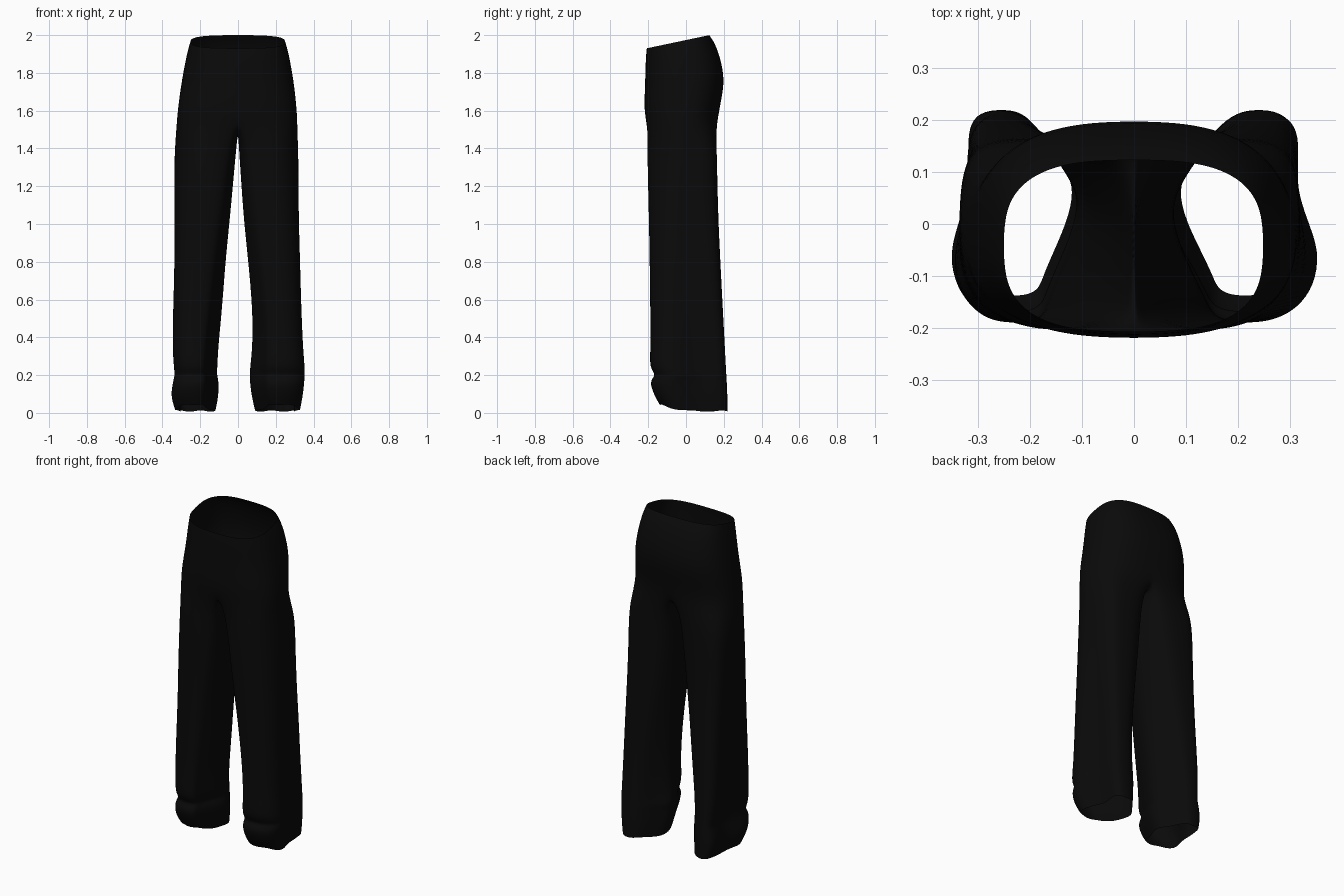
import bpy, bmesh
from math import sin, cos, pi

cube = bpy.data.objects.get("Cube")
if cube:
    bpy.data.objects.remove(cube, do_unlink=True)

OUTER, INNER = 16, 6   # segments round the outside and along the inseam

# Hip sections: height, back rise, right x, left x, front y, back y, squareness
HIPS = [
    (1.965, .035, .252, .25, -.208, .124, 2.9),
    (1.91, .03, .27, .268, -.214, .166, 2.7),
    (1.76, .01, .299, .296, -.217, .211, 2.55),
    (1.63, 0, .317, .31, -.222, .181, 2.55),
    (1.54, -.015, .326, .316, -.217, .165, 2.55),
]
# Leg sections: height, front y, back y, right inner/outer x, left inner/outer x
LEGS = [
    (1.40, -.207, .163, .008, .337, .004, .32),
    (1.20, -.202, .167, .025, .343, .016, .326),
    (1.00, -.197, .173, .043, .345, .03, .331),
    (.80, -.193, .183, .063, .345, .051, .338),
    (.55, -.19, .196, .08, .351, .073, .343),
    (.35, -.187, .207, .1, .353, .072, .35),
    (.235, -.195, .213, .105, .343, .057, .359),
    (.20, -.155, .215, .107, .338, .057, .358),
    (.17, -.197, .217, .097, .347, .056, .356),
    (.09, -.167, .221, .097, .362, .066, .348),
    (.01, -.138, .221, .115, .336, .085, .332),
]
# Outlines from inner front round the outside to the inseam:
# across (0 inner, 1 outer) and depth (-1 front, 1 back)
THIGH = [
    (.1, -.82), (.2, -.92), (.33, -.98), (.47, -1), (.62, -.95), (.75, -.85),
    (.86, -.67), (.94, -.43), (.99, -.15), (1, .1), (1, .38), (.98, .64),
    (.92, .85), (.79, .98), (.6, 1), (.38, 1), (.18, .9),
    (.07, .68), (.02, .35), (0, 0), (.01, -.3), (.04, -.6),
]
CUFF = [
    (.27, -.78), (.31, -.94), (.43, -1), (.57, -1), (.71, -.98), (.84, -.89),
    (.95, -.72), (1, -.45), (.95, -.19), (.89, .05), (.85, .3), (.86, .57),
    (.86, .82), (.78, .98), (.61, 1), (.46, .97), (.33, .82),
    (.21, .58), (.07, .35), (0, .13), (.06, -.19), (.17, -.5),
]


def power(v, n):
    return (1 if v >= 0 else -1) * abs(v) ** (2 / n)


def hip_row(section, left):
    z, rise, xr, xl, yf, yb, n = section
    cy, ry = (yf + yb) / 2, (yb - yf) / 2
    row = []
    for i in range(OUTER + 1):
        a = -pi / 2 + pi * i / OUTER
        x = (xl if left else xr) * power(cos(a), n)
        v = power(sin(a), n)
        if i in (0, OUTER):
            x = 0
        row.append((x, cy + ry * v, z + rise * v))
    return row


def leg_row(section, left):
    z, yf, yb = section[:3]
    xi, xo = section[5:] if left else section[3:5]
    low = min(1, (LEGS[0][0] - z) / 1.2)
    hem = section is LEGS[-1]
    row = []
    for i, (thigh, cuff) in enumerate(zip(THIGH, CUFF)):
        u = thigh[0] + (cuff[0] - thigh[0]) * low
        v = thigh[1] + (cuff[1] - thigh[1]) * low
        # the hem waves a little and lifts at the front
        lift = .035 * max(0, -v) ** 2 + .005 * sin(i * 1.7) if hem else 0
        row.append((xi + (xo - xi) * u, (yf + yb) / 2 + (yb - yf) / 2 * v, z + lift))
    return row


def build_side(bm, left):
    sign = 1 if left else -1

    def add(row):
        return [bm.verts.new((sign * x, y, z)) for x, y, z in row]

    rows = [add(hip_row(s, left)) for s in HIPS]
    for upper, lower in zip(rows, rows[1:]):
        for i in range(OUTER):
            bm.faces.new((upper[i], upper[i + 1], lower[i + 1], lower[i]))

    # crotch seam joins the back centre to the front centre
    back, front = rows[-1][-1].co, rows[-1][0].co
    seam = []
    for j in range(1, INNER):
        p = back.lerp(front, j / INNER)
        seam.append((0, p.y, p.z - .05 * sin(pi * j / INNER)))
    loop = rows[-1] + add(seam)

    # trouser leg, open at the hem
    for section in LEGS:
        new = add(leg_row(section, left))
        for i in range(len(loop)):
            j = (i + 1) % len(loop)
            bm.faces.new((loop[i], loop[j], new[j], new[i]))
        loop = new


bm = bmesh.new()
for left in (True, False):
    build_side(bm, left)
bmesh.ops.remove_doubles(bm, verts=bm.verts[:], dist=.0005)
bmesh.ops.recalc_face_normals(bm, faces=bm.faces[:])
mesh = bpy.data.meshes.new("trousers")
bm.to_mesh(mesh)
bm.free()
for face in mesh.polygons:
    face.use_smooth = True

# Black cloth
cloth = bpy.data.materials.new("black_cloth")
cloth.use_nodes = True
colour = (.003, .003, .003, 1)
cloth.diffuse_color = colour
cloth.node_tree.nodes["Principled BSDF"].inputs["Base Color"].default_value = colour
mesh.materials.append(cloth)

trousers = bpy.data.objects.new("trousers", mesh)
bpy.context.collection.objects.link(trousers)
smooth = trousers.modifiers.new("smooth_cloth", 'SUBSURF')
smooth.levels = smooth.render_levels = 2
